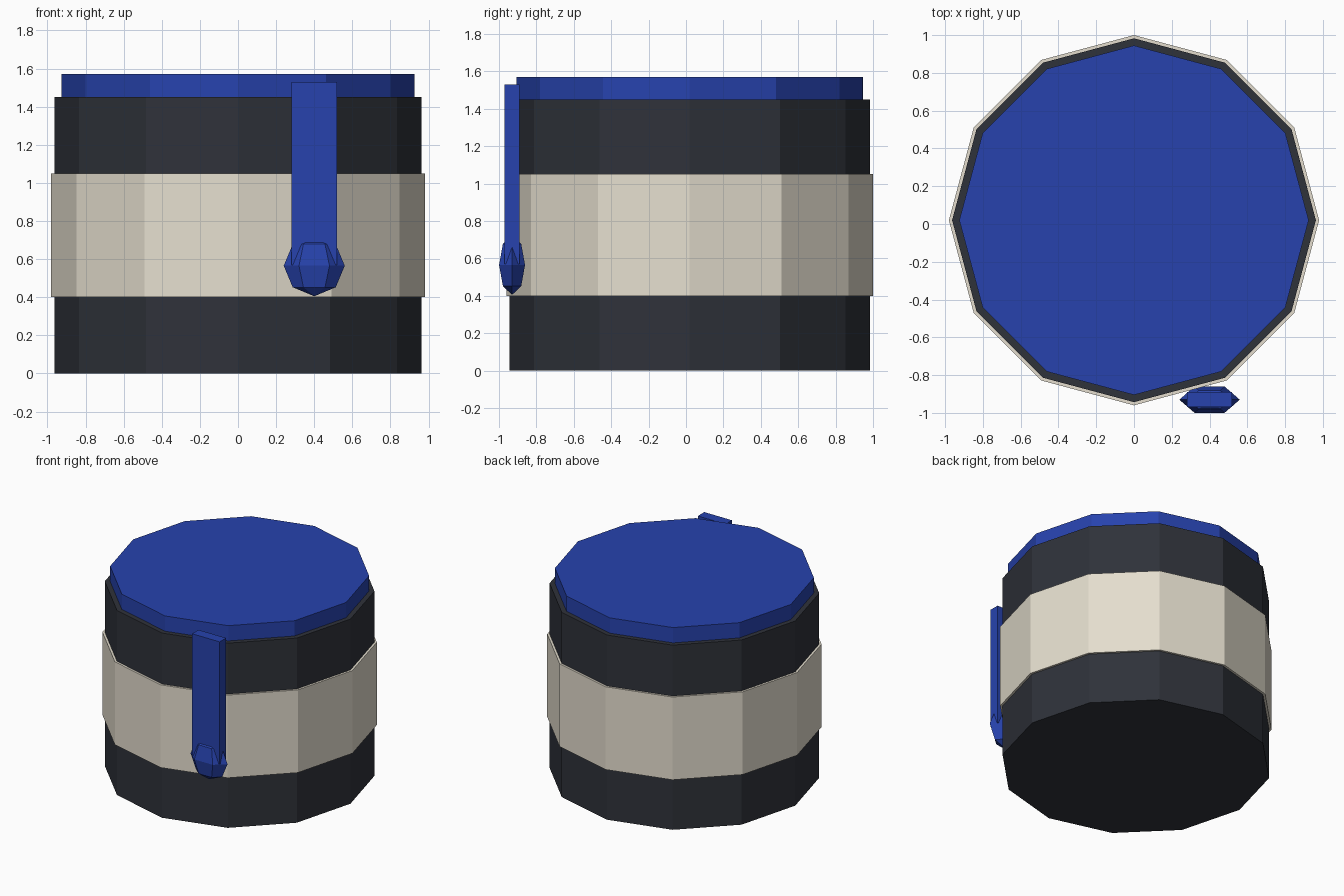
import bpy, bmesh
from math import cos, sin, tau

if "Cube" in bpy.data.objects:
    bpy.data.objects.remove(bpy.data.objects["Cube"])


def material(name, rgb):
    m = bpy.data.materials.new(name)
    m.diffuse_color = (*rgb, 1)
    m.use_nodes = True
    m.node_tree.nodes["Principled BSDF"].inputs["Base Color"].default_value = m.diffuse_color
    return m


def finish(name, bm, loc, mat):
    bmesh.ops.recalc_face_normals(bm, faces=bm.faces)
    me = bpy.data.meshes.new(name)
    bm.to_mesh(me)
    bm.free()
    me.materials.append(mat)
    ob = bpy.data.objects.new(name, me)
    ob.location = loc
    bpy.context.collection.objects.link(ob)
    return ob


def lathe(name, profile, sides, loc, mat, depth=1.0):
    """Revolve (radius, z) points; zero radius makes a pole, open ends are capped."""
    bm = bmesh.new()
    rings = []
    for r, z in profile:
        n = sides if r > 0 else 1
        rings.append([bm.verts.new((r * cos(tau * i / sides),
                                    r * depth * sin(tau * i / sides), z)) for i in range(n)])
    for a, b in zip(rings, rings[1:]):
        for i in range(sides):
            j = (i + 1) % sides
            quad = [a[i % len(a)], a[j % len(a)], b[j % len(b)], b[i % len(b)]]
            bm.faces.new(list(dict.fromkeys(quad)))
    for ring in (rings[0], rings[-1]):
        if len(ring) > 1:
            bm.faces.new(ring)
    return finish(name, bm, loc, mat)


dark = material("dark_metal", (0.028, 0.032, 0.042))
cream = material("label_cream", (0.78, 0.73, 0.62))
blue = material("paint_blue", (0.02, 0.055, 0.42))

# Can body, label band and paint surface share one axis
AXIS = (0, 0.02, 0)
for name, r, z0, z1, mat in (("can_body", 0.963, 0, 1.45, dark),
                             ("label_band", 0.98, 0.40, 1.05, cream),
                             ("paint_top", 0.925, 1.43, 1.57, blue)):
    lathe(name, [(r, z0), (r, z1)], 12, AXIS, mat)

# Paint drip running down the front
bm = bmesh.new()
bmesh.ops.create_cube(bm, size=1)
bmesh.ops.scale(bm, vec=(0.24, 0.08, 0.96), verts=bm.verts)
finish("drip_strip", bm, (0.40, -0.93, 1.05), blue)

# Flattened six-sided drop at the end of the drip
drop = [(0, -0.16), (0.113, -0.113), (0.16, 0), (0.113, 0.113), (0, 0.16)]
lathe("drip_drop", drop, 6, (0.40, -0.93, 0.565), blue, depth=0.5)
